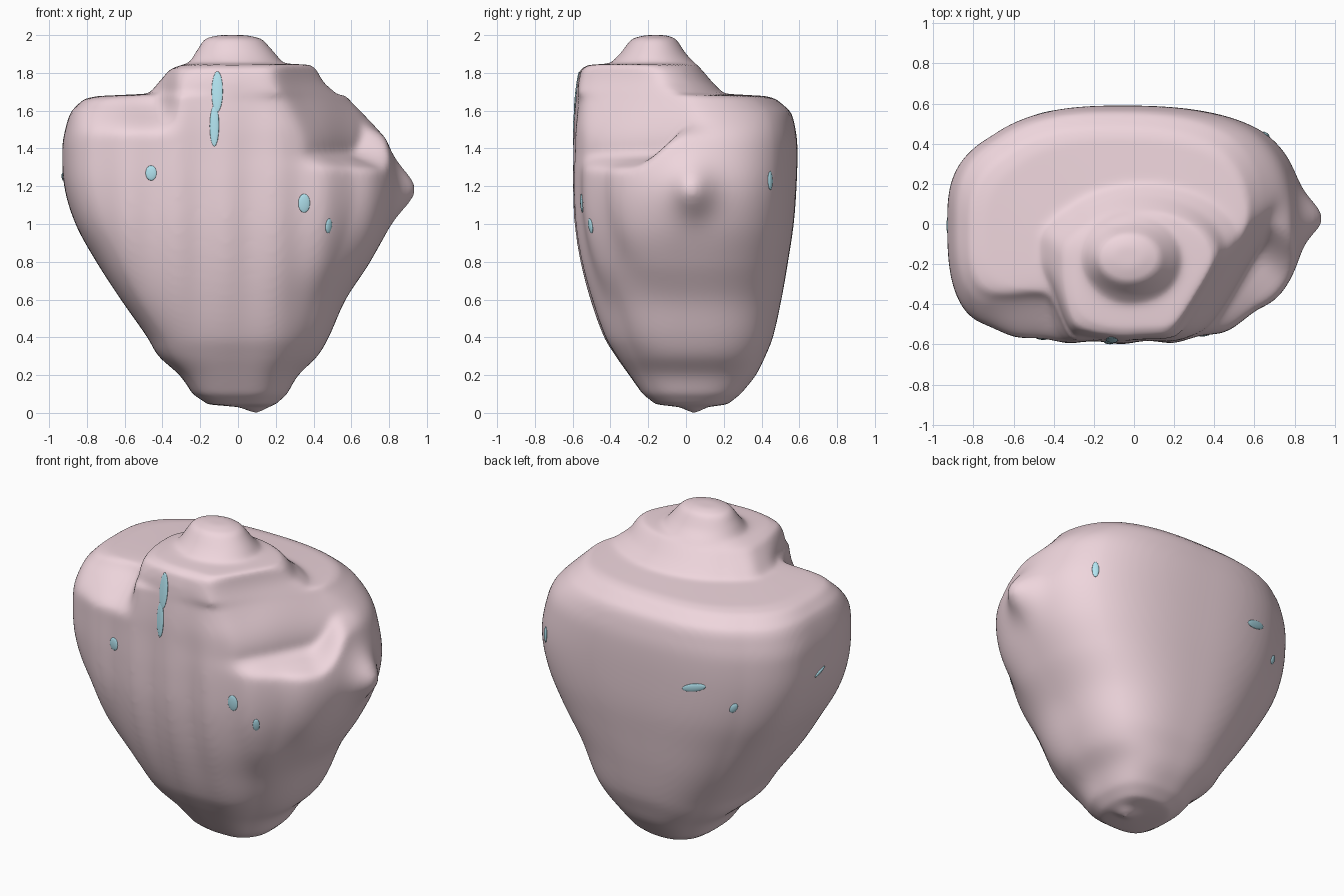
import bpy, bmesh, math
from mathutils import Vector

if "Cube" in bpy.data.objects:
    bpy.data.objects.remove(bpy.data.objects["Cube"])


def colour(name, rgb):
    m = bpy.data.materials.new(name)
    m.diffuse_color = (*rgb, 1)
    m.use_nodes = True
    m.node_tree.nodes["Principled BSDF"].inputs["Base Color"].default_value = m.diffuse_color
    return m


pink = colour("pink", (0.86, 0.67, 0.72))
blue = colour("light_blue", (0.45, 0.78, 0.88))

# Cross-section bounds: z, left x, right x, front y, back y
ROWS = [
    (0.00, .08, .11, .03, .06), (0.03, .01, .16, -.03, .11),
    (0.045, -.16, .20, -.16, .22), (0.10, -.24, .26, -.23, .29),
    (0.20, -.31, .32, -.30, .37), (0.30, -.42, .42, -.37, .42),
    (0.40, -.48, .48, -.43, .46), (0.60, -.62, .57, -.50, .505),
    (0.80, -.75, .70, -.55, .54), (1.00, -.86, .80, -.58, .57),
    (1.20, -.92, .84, -.59, .585), (1.40, -.93, .80, -.59, .59),
    (1.50, -.915, .755, -.59, .58), (1.60, -.88, .66, -.585, .55),
    (1.66, -.82, .60, -.58, .48), (1.677, -.75, .59, -.58, .43),
    (1.69, -.47, .56, -.58, .20), (1.75, -.42, .48, -.575, .14),
    (1.82, -.36, .44, -.56, .08), (1.842, -.30, .40, -.52, .06),
    (1.85, -.26, .24, -.40, .05), (1.90, -.23, .20, -.35, .00),
    (1.98, -.18, .13, -.29, -.05), (2.0, -.11, .05, -.22, -.10),
]
SEG, SUB = 160, 8


def bump(a, width):
    return math.exp(-(a / width) ** 2)


def smooth(v, v0, v1):
    t = min(1, max(0, (v - v0) / (v1 - v0)))
    return t * t * (3 - 2 * t)


def soft_over(v, w=.04):
    return .5 * (v + math.sqrt(v * v + w * w))


def section_point(row, ang):
    z, x0, x1, y0, y1 = row
    cx, cy = (x0 + x1) / 2, (y0 + y1) / 2
    hx, hy = (x1 - x0) / 2, (y1 - y0) / 2
    c, s = math.cos(ang), math.sin(ang)
    # each corner has its own roundness, blended around the ring
    top = smooth(z, 1.677, 1.69)
    corners = (2.8 - .7 * top, 2.35 - .3 * top, 3.6, 2.3)
    q = (ang / (math.pi / 2) - .5) % 4
    i = int(q)
    n = corners[i] + (corners[(i + 1) % 4] - corners[i]) * (q - i)
    n += (2.0 - n) * smooth(z, 1.84, 1.86)
    r = (abs(c) ** n + abs(s) ** n) ** (-1 / n)
    x, y = cx + hx * r * c, cy + hy * r * s
    # steep slope above a shelf at the front right, shelf rising to the back
    start = 1.28 + .17 * smooth(y, -.30, .0)
    k = smooth(z, start, start + .10)
    d = .59 - .14 * smooth(z, 1.40, 1.85)
    over = soft_over(.85 * x - .52 * y - d) * k
    if x > 0 and z < 1.845:
        x -= over * .78
        y += over * .60
    # nose on the right
    if x > .4:
        x += .10 * bump(y - .03, .11) * bump(z - 1.18, .13)
    # dropped shoulder at front left, soft vertical folds
    if y < 0:
        win = smooth(-x, .30, .44) * (1 - .5 * smooth(-x, .5, .9))
        y *= 1 - .38 * win * smooth(z, 1.46, 1.68)
        y += .010 * math.sin(x * 24) * bump(z - 1.0, .6)
    return (x, y, z)


def between(i, t):
    a, b = ROWS[i], ROWS[i + 1]
    if not 3 <= i <= 12:
        return [p + (q - p) * t for p, q in zip(a, b)]
    prev, nxt = ROWS[i - 1], ROWS[i + 2]
    h = b[0] - a[0]
    out = [a[0] + h * t]
    for j in range(1, 5):
        m0 = (b[j] - prev[j]) / (b[0] - prev[0]) * h if i > 3 else b[j] - a[j]
        m1 = (nxt[j] - a[j]) / (nxt[0] - a[0]) * h
        out.append((2*t**3 - 3*t*t + 1) * a[j] + (t**3 - 2*t*t + t) * m0
                   + (3*t*t - 2*t**3) * b[j] + (t**3 - t*t) * m1)
    return out


# Main body: lofted rings
rings = [between(i, k / SUB) for i in range(len(ROWS) - 1) for k in range(SUB)]
rings.append(ROWS[-1])
bm = bmesh.new()
loops = [[bm.verts.new(section_point(r, 2 * math.pi * i / SEG)) for i in range(SEG)]
         for r in rings]
for lo, hi in zip(loops, loops[1:]):
    for i in range(SEG):
        j = (i + 1) % SEG
        bm.faces.new((lo[i], lo[j], hi[j], hi[i]))
bm.faces.new(loops[0][::-1])
bm.faces.new(loops[-1])
mesh = bpy.data.meshes.new("body")
bm.to_mesh(mesh)
bm.free()
body = bpy.data.objects.new("body", mesh)
bpy.context.collection.objects.link(body)
mesh.materials.append(pink)
rm = body.modifiers.new("even_mesh", 'REMESH')
rm.mode = 'VOXEL'
rm.voxel_size = 0.016
rm.use_smooth_shade = True
sm = body.modifiers.new("soften", 'SMOOTH')
sm.factor, sm.iterations = .5, 10
deps = bpy.context.evaluated_depsgraph_get()
surface = body.evaluated_get(deps)


# Blue inner pieces that just break the skin
def patch(name, start, aim, width, length, tilt=0.0):
    start, aim = Vector(start), Vector(aim)
    hit, loc, nor, _ = surface.ray_cast(start, (aim - start).normalized())
    if not hit:
        return
    bpy.ops.mesh.primitive_uv_sphere_add(segments=16, ring_count=10, location=loc)
    o = bpy.context.object
    o.name = name
    o.scale = (width, length, .008)
    o.rotation_mode = 'QUATERNION'
    spin = Vector((math.sin(tilt), math.cos(tilt), 0)).to_track_quat('Y', 'Z')
    o.rotation_quaternion = nor.to_track_quat('Z', 'Y') @ spin
    o.data.materials.append(blue)
    bpy.ops.object.shade_smooth()


FRONT = [(-.11, 1.70, .030, .11), (-.125, 1.52, .025, .11), (-.46, 1.27, .03, .04),
         (.35, 1.11, .032, .05), (.48, .99, .02, .04)]
for x, z, w, l in FRONT:
    patch("front_patch", (x, -2, z), (x, 0, z), w, l)
SIDES = [(-.40, .50, 1.23, .025, .075, 1.3), (-.60, .42, 1.12, .02, .035, .5),
         (-.92, .00, 1.25, .012, .05, 1.2), (.65, .44, 1.23, .02, .05, 0)]
for x, y, z, w, l, t in SIDES:
    patch("side_patch", (x * 3, y * 3, z), (0, 0, z), w, l, t)
